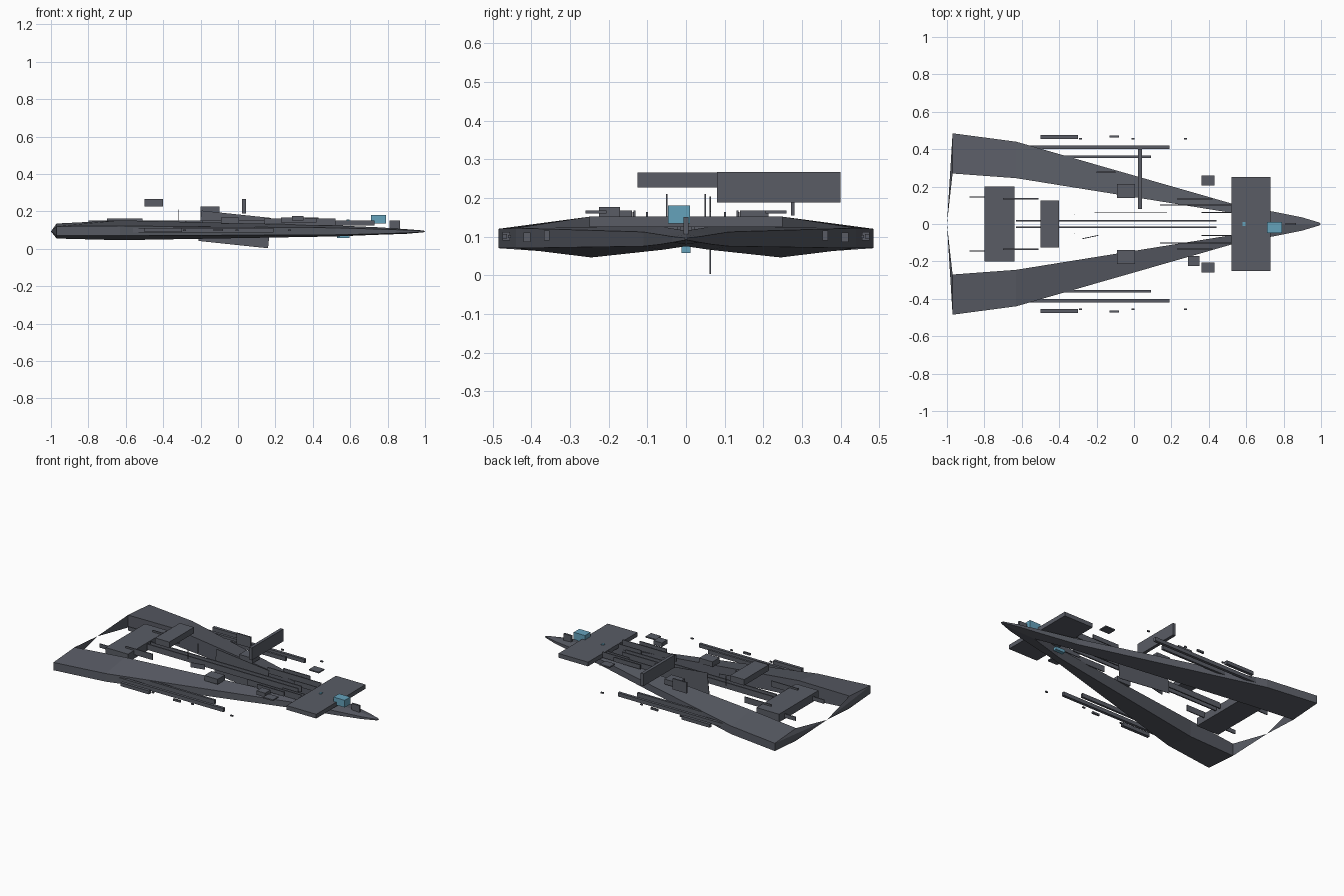
import bpy, bmesh, math
from mathutils import Matrix

old = bpy.data.objects.get("Cube")
if old:
    bpy.data.objects.remove(old, do_unlink=True)


def material(name, rgb):
    m = bpy.data.materials.new(name)
    m.use_nodes = True
    m.diffuse_color = (*rgb, 1)
    m.node_tree.nodes["Principled BSDF"].inputs["Base Color"].default_value = (*rgb, 1)
    return m


GREY = material("hull grey", (0.10, 0.107, 0.13))
BLUE = material("cabin blue", (0.13, 0.36, 0.50))


def finish(name, bm, mat):
    bmesh.ops.recalc_face_normals(bm, faces=bm.faces)
    me = bpy.data.meshes.new(name)
    bm.to_mesh(me)
    bm.free()
    me.materials.append(mat)
    ob = bpy.data.objects.new(name, me)
    bpy.context.collection.objects.link(ob)
    return ob


def box(name, xs, ys, zs, mat=GREY, pitch=0, yaw=0):
    """Box spanning the given ranges, optionally turned about its centre."""
    bm = bmesh.new()
    bmesh.ops.create_cube(bm, size=1)
    size = [r[1] - r[0] for r in (xs, ys, zs)]
    ob_scale = Matrix.Diagonal((*size, 1))
    bmesh.ops.transform(bm, matrix=ob_scale, verts=bm.verts)
    ob = finish(name, bm, mat)
    ob.location = [(r[0] + r[1]) / 2 for r in (xs, ys, zs)]
    ob.rotation_euler = (0, math.radians(pitch), math.radians(yaw))
    return ob


def pair(name, xs, ys, zs):
    box("left_" + name, xs, ys, zs)
    box("right_" + name, xs, (-ys[1], -ys[0]), zs)


# Hull arms: x, outer y, inner y, outer bottom/top z, inner bottom/top z
SECTIONS = [
    (-0.97, 0.485, 0.27, 0.07, 0.12, 0.055, 0.135),
    (-0.63, 0.44, 0.245, 0.07, 0.122, 0.046, 0.152),
    (0.52, 0.11, 0.06, 0.075, 0.112, 0.066, 0.125),
    (0.75, 0.065, 0.0, 0.08, 0.105, 0.075, 0.115),
    (0.90, 0.035, 0.0, 0.085, 0.1, 0.08, 0.105),
    (0.99, 0.008, 0.0, 0.09, 0.097, 0.088, 0.098),
]


def hull_arm(name, side):
    bm = bmesh.new()
    rings = []
    for x, yo, yi, ob, ot, ib, it in SECTIONS:
        pts = [(yo, ob), (yo, ot), (yi, it), (yi, ib)]
        rings.append([bm.verts.new((x, side * y, z)) for y, z in pts])
    for a, b in zip(rings, rings[1:]):
        for i in range(4):
            j = (i + 1) % 4
            bm.faces.new((a[i], a[j], b[j], b[i]))
    # Both ends close on a point of the centre line
    for ring, x in ((rings[0], -1.0), (rings[-1], 1.0)):
        tip = bm.verts.new((x, 0, 0.093))
        for i in range(4):
            bm.faces.new((ring[i], ring[(i + 1) % 4], tip))
    finish(name, bm, GREY)


hull_arm("left_hull_arm", 1)
hull_arm("right_hull_arm", -1)

# Cross decks
box("rear_deck", (-0.8, -0.64), (-0.2, 0.2), (0.10, 0.152))
box("raised_deck", (-0.5, -0.4), (-0.125, 0.125), (0.227, 0.265))
box("front_deck", (0.52, 0.73), (-0.25, 0.25), (0.125, 0.152))

# Cabin and nose details
box("cabin", (0.71, 0.79), (-0.047, 0.01), (0.134, 0.18), BLUE)
box("belly_light", (0.53, 0.595), (-0.012, 0.012), (0.058, 0.078), BLUE)
box("deck_light", (0.58, 0.595), (-0.01, 0.01), (0.15, 0.156), BLUE)
box("nose_fin", (0.81, 0.865), (-0.006, 0.006), (0.105, 0.15))

# Upright panels
box("cross_panel", (0.022, 0.042), (0.08, 0.4), (0.188, 0.267))
box("upright_fin", (-0.2, -0.1), (0.272, 0.28), (0.155, 0.225))
box("keel_panel", (-0.205, 0.17), (0.061, 0.064), (0.022, 0.185), pitch=6)
box("slanted_strip", (-0.28, -0.19), (-0.072, -0.068), (0.12, 0.15), yaw=12)

# Outboard rails, pods and small markers
pair("outer_rail", (-0.58, 0.19), (0.402, 0.42), (0.086, 0.11))
pair("inner_rail", (-0.58, 0.09), (0.353, 0.367), (0.09, 0.116))
pair("side_pod", (-0.5, -0.3), (0.455, 0.475), (0.09, 0.112))
pair("small_pod", (-0.13, -0.08), (0.463, 0.474), (0.095, 0.107))
for i, x in enumerate((-0.285, -0.005, 0.275)):
    pair(f"marker_{i + 1}", (x - 0.008, x + 0.008), (0.452, 0.46), (0.096, 0.104))

# Blocks on the arms
pair("arm_block", (-0.09, 0.005), (0.14, 0.213), (0.135, 0.168))
pair("float_plate", (0.36, 0.43), (0.205, 0.26), (0.16, 0.168))
box("right_arm_box", (0.29, 0.35), (-0.225, -0.17), (0.15, 0.176))

# Thin inner rails and masts
pair("keel_rail", (-0.63, 0.44), (0.014, 0.022), (0.115, 0.152))
pair("rear_rail", (-0.88, -0.78), (0.141, 0.147), (0.11, 0.135))
pair("deck_rail", (-0.70, -0.51), (0.132, 0.138), (0.125, 0.163))
pair("front_rail", (0.14, 0.52), (0.098, 0.104), (0.125, 0.163))
pair("short_rail", (0.23, 0.42), (0.13, 0.136), (0.14, 0.168))
pair("nose_rail", (0.36, 0.52), (0.058, 0.063), (0.12, 0.152))
pair("mast", (-0.322, -0.317), (0.048, 0.052), (0.15, 0.21))
